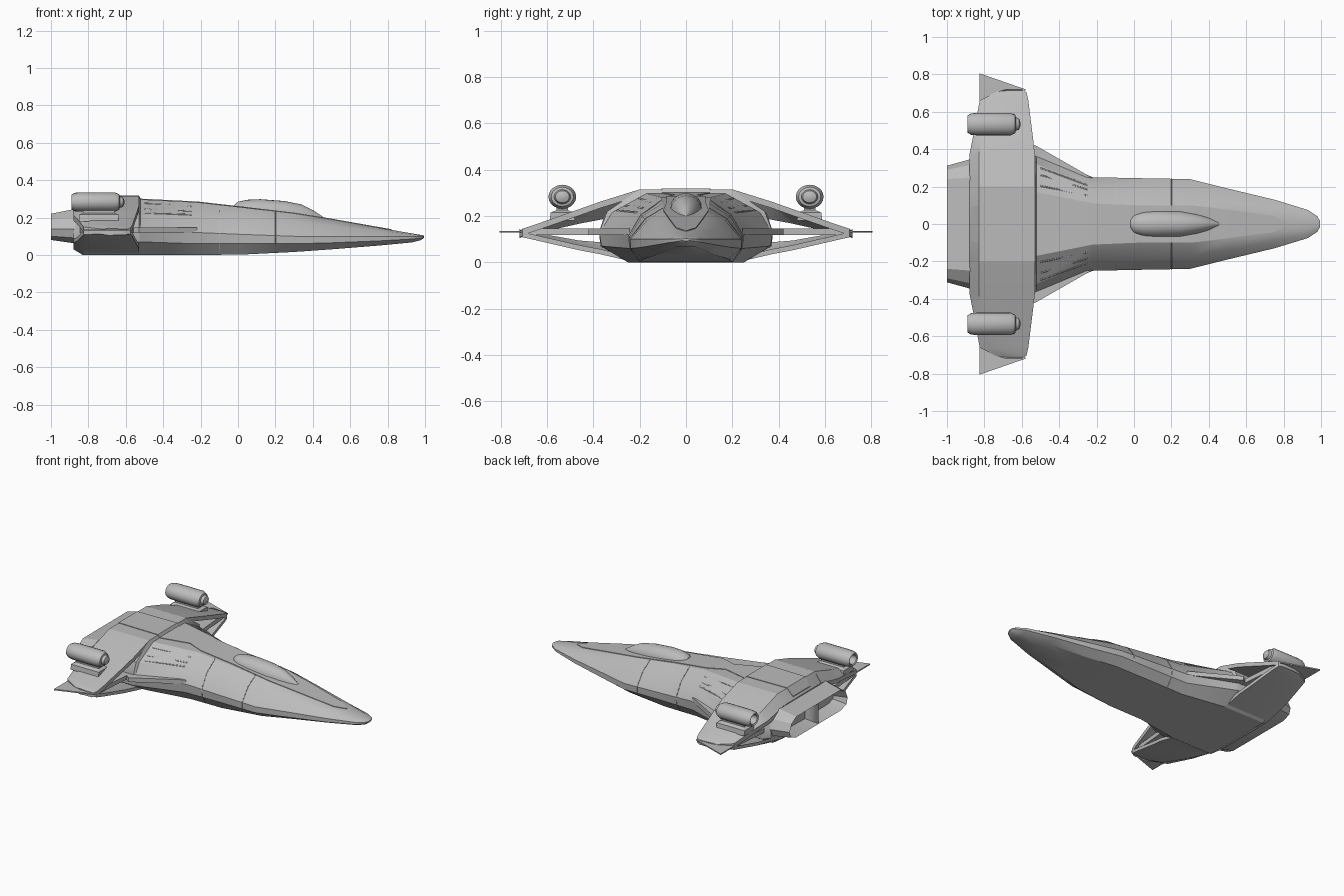
import bpy, bmesh, math
from mathutils import Vector

if "Cube" in bpy.data.objects:
    bpy.data.objects.remove(bpy.data.objects["Cube"])

grey = bpy.data.materials.new("hull_grey")
grey.use_nodes = True
grey.diffuse_color = (0.5, 0.5, 0.5, 1)
grey.node_tree.nodes["Principled BSDF"].inputs["Base Color"].default_value = (0.5, 0.5, 0.5, 1)


def finish(name, bm, angle=28):
    """Turn a half model into a mirrored, shaded object."""
    bmesh.ops.recalc_face_normals(bm, faces=bm.faces)
    mesh = bpy.data.meshes.new(name)
    bm.to_mesh(mesh)
    bm.free()
    mesh.materials.append(grey)
    obj = bpy.data.objects.new(name, mesh)
    bpy.context.collection.objects.link(obj)
    bpy.ops.object.select_all(action='DESELECT')
    obj.select_set(True)
    bpy.context.view_layer.objects.active = obj
    bpy.ops.object.shade_smooth_by_angle(angle=math.radians(angle))
    mirror = obj.modifiers.new("Mirror", 'MIRROR')
    mirror.use_axis = (False, True, False)
    return obj


def loft(rings, closed=True):
    """Skin between rings of points, with both ends capped."""
    bm = bmesh.new()
    rows = [[bm.verts.new(p) for p in ring] for ring in rings]
    n = len(rows[0])
    for a, b in zip(rows, rows[1:]):
        for i in range(n if closed else n - 1):
            j = (i + 1) % n
            bm.faces.new((a[i], a[j], b[j], b[i]))
    caps = [bm.faces.new(rows[0]), bm.faces.new(rows[-1])]
    return bm, caps


def prism(name, outline, z0, z1):
    bm, _ = loft([[(x, y, z) for x, y in outline] for z in (z0, z1)])
    return finish(name, bm)


def half_ring(x, pts):
    """Half section from the keel, round the side, to the deck centre."""
    return [(x, 0, pts[0][1])] + [(x, y, z) for y, z in pts] + [(x, 0, pts[-1][1])]


# Fuselage: bottom edge, lower chine, upper chine, shoulder, deck edge
sections = [
    (-0.88, [(.20, .03), (.34, .08), (.345, .13), (.30, .20), (.18, .25)]),
    (-0.83, [(.25, .0), (.37, .07), (.375, .13), (.35, .21), (.20, .315)]),
    (-0.53, [(.25, .0), (.365, .07), (.375, .13), (.34, .22), (.20, .315)]),
    (-0.52, [(.25, .0), (.36, .07), (.37, .13), (.32, .215), (.17, .297)]),
    (-0.22, [(.20, .0), (.245, .06), (.25, .12), (.20, .21), (.11, .282)]),
    (0.02, [(.20, .002), (.24, .06), (.245, .11), (.19, .20), (.10, .255)]),
    (0.30, [(.18, .016), (.24, .06), (.24, .10), (.17, .18), (.10, .222)]),
    (0.50, [(.13, .03), (.19, .065), (.19, .10), (.14, .155), (.08, .19)]),
    (0.75, [(.08, .05), (.13, .075), (.13, .10), (.09, .13), (.05, .146)]),
    (0.93, [(.04, .067), (.075, .085), (.075, .10), (.05, .11), (.025, .115)]),
    (0.98, [(.02, .08), (.042, .09), (.042, .10), (.03, .105), (.01, .107)]),
    (0.995, [(.008, .092), (.015, .095), (.015, .10), (.01, .102), (.005, .103)]),
]
bm, _ = loft([half_ring(x, p) for x, p in sections], closed=False)
finish("fuselage", bm)


def section_at(x):
    for (xa, a), (xb, b) in zip(sections, sections[1:]):
        if xa <= x <= xb:
            t = (x - xa) / (xb - xa)
            return [Vector(p).lerp(Vector(q), t) for p, q in zip(a, b)]


# Raised spine plate along the deck
bm = bmesh.new()
spine = [(-0.87, .09), (-0.83, .10), (-0.53, .105), (-0.52, .103), (-0.33, .045),
         (-0.22, .085), (0.02, .085), (0.30, .098), (0.50, .076), (0.75, .043), (0.82, .004)]
rings = []
for x, w in spine:
    z = section_at(x)[-1].y
    rings.append([(x, 0, z - .02), (x, w, z - .02), (x, w, z + .004), (x, 0, z + .004)])
bm.free()
bm, _ = loft(rings, closed=False)
finish("spine_plate", bm)

# Canopy: station, half width, base height, top height
canopy = [(-0.02, .025, .25, .268), (0.0, .05, .245, .285), (0.05, .065, .24, .295),
          (0.12, .07, .235, .298), (0.25, .068, .22, .288), (0.34, .052, .205, .27),
          (0.40, .034, .20, .24), (0.46, .006, .185, .20)]
rings = []
for x, w, base, top in canopy:
    arc = [math.radians(a) for a in (0, 20, 40, 60, 75, 90)]
    rings.append([(x, 0, base - .02), (x, w, base - .02)] +
                 [(x, w * math.cos(a), base + (top - base) * math.sin(a)) for a in arc[:-1]] +
                 [(x, 0, top)])
bm, _ = loft(rings, closed=False)
finish("canopy", bm, 40)

# Engine block with two recessed exhausts
block = [(-1.0, [(.24, .08), (.30, .10), (.312, .14), (.29, .19), (.24, .22)]),
         (-0.86, [(.26, .06), (.33, .09), (.35, .14), (.32, .20), (.25, .248)])]
bm, caps = loft([half_ring(x, p) for x, p in block], closed=False)
bmesh.ops.recalc_face_normals(bm, faces=bm.faces)
bmesh.ops.inset_individual(bm, faces=[caps[0]], thickness=.025, depth=-.09)
finish("engine_block", bm)

# Hollow wings: an upper and a lower skin with a bar between them
# Stations: span, rear x, front x, height, drop of the trailing edge
upper = [(.20, -.88, -.53, .315, .065), (.37, -.88, -.53, .262, .05),
         (.46, -.862, -.54, .23, .035), (.66, -.825, -.565, .16, .01),
         (.705, -.74, -.575, .145, .005), (.718, -.69, -.60, .135, .003)]
lower = [(.22, -.88, -.53, .0, -.03), (.37, -.88, -.53, .035, -.03),
         (.46, -.862, -.54, .052, -.02), (.66, -.825, -.565, .098, -.01),
         (.705, -.74, -.575, .108, -.005), (.718, -.69, -.60, .118, -.003)]
for name, stations, thick in (("upper_wing_skin", upper, -.028), ("lower_wing_skin", lower, .022)):
    rings = []
    for y, xr, xf, z, drop in stations:
        skin = [(xr, z - drop), (xr + .05, z), (xf, z)]
        inner = [(x, h + thick) for x, h in reversed(skin)]
        rings.append([(x, y, h) for x, h in skin + inner])
    bm, _ = loft(rings)
    finish(name, bm)
prism("wing_bar", [(-.85, .3), (-.55, .3), (-.585, .70), (-.82, .66)], .118, .146)
prism("wing_tip_fin", [(-.825, .64), (-.825, .805), (-.58, .72), (-.6, .64)], .128, .136)
prism("wing_root_strake", [(-.22, .245), (-.53, .422), (-.56, .40), (-.56, .3)], .117, .146)

# Wing pods with hollow tails and short pylons
profile = [(-.82, .5), (-.885, .6), (-.89, .78), (-.87, .95), (-.84, 1), (-.66, 1),
           (-.635, .8), (-.632, .6), (-.615, .5), (-.608, .2)]
rings = []
for x, r in profile:
    turn = [math.tau * i / 20 for i in range(20)]
    rings.append([(x, .534 + .06 * r * math.cos(a), .283 + .052 * r * math.sin(a)) for a in turn])
bm, _ = loft(rings)
finish("wing_pod", bm, 35)
rings = []
for z, w, xr, xf in ((.18, .055, -.85, -.64), (.215, .05, -.85, -.64),
                     (.225, .025, -.83, -.66), (.26, .025, -.83, -.66)):
    rings.append([(xr, .534 - w, z), (xf, .534 - w, z), (xf, .534 + w, z), (xr, .534 + w, z)])
bm, _ = loft(rings)
finish("pod_pylon", bm)


# Slim raised seams that follow the hull
def seam(name, points, radius=.003):
    curve = bpy.data.curves.new(name, 'CURVE')
    curve.dimensions = '3D'
    curve.bevel_depth = radius
    curve.bevel_resolution = 0
    for side in (1, -1):
        line = curve.splines.new('POLY')
        line.points.add(len(points) - 1)
        for point, (x, y, z) in zip(line.points, points):
            point.co = (x, side * y, z, 1)
    curve.materials.append(grey)
    obj = bpy.data.objects.new(name, curve)
    bpy.context.collection.objects.link(obj)


def on_shoulder(x, t):
    """Point on the sloping panel between shoulder and deck edge."""
    p = section_at(x)
    q = p[3].lerp(p[4], t)
    return (x, q.x, q.y)


for x in (-.10, .20):
    seam("cross_seam", [(x, p.x, p.y) for p in section_at(x)], .002)
for t0, t1 in ((.1, .05), (.35, .3), (.75, .65)):
    seam("shoulder_rib", [on_shoulder(-.50, t0), on_shoulder(-.25, t1)], .005)
